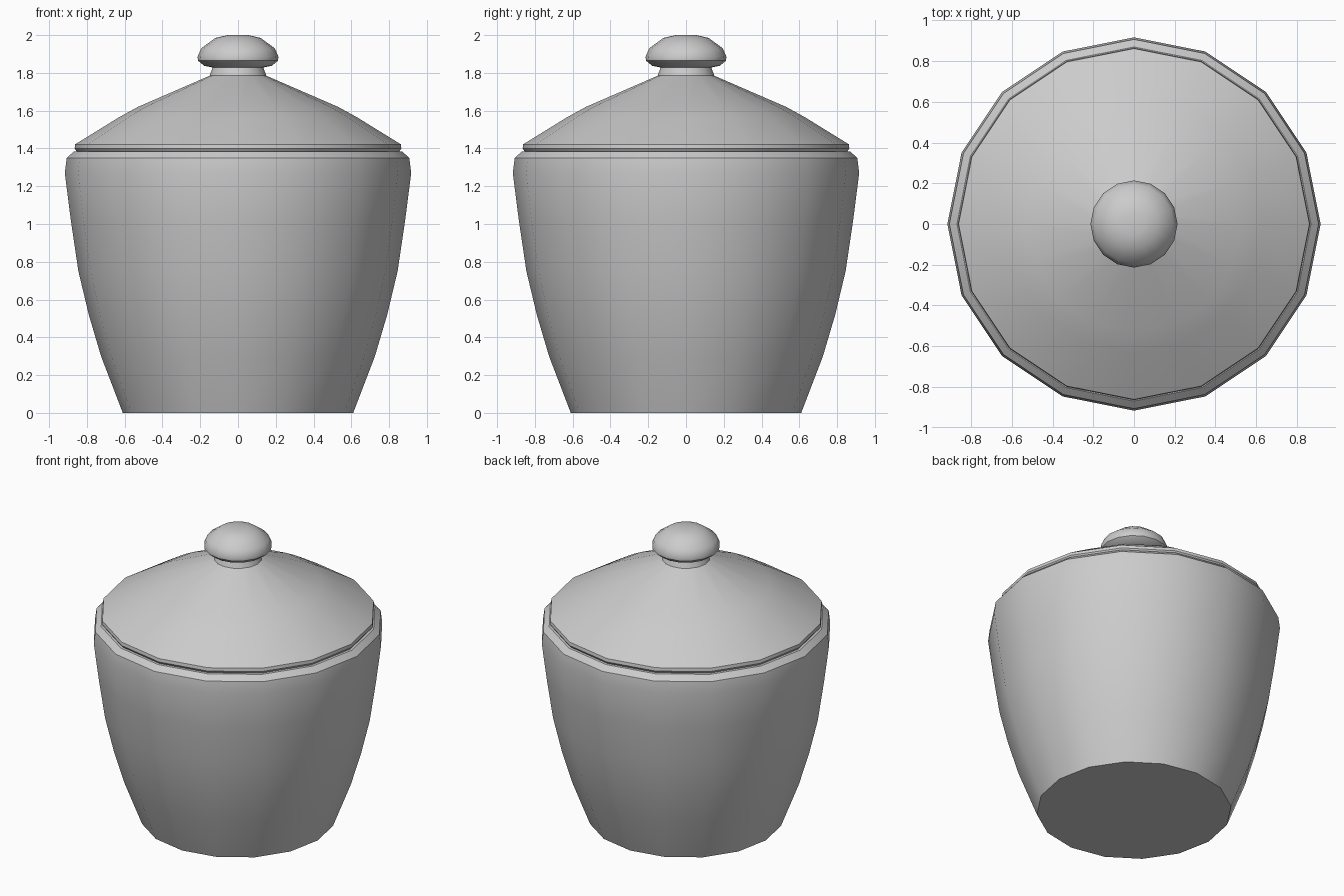
import bpy
import bmesh
from math import cos, sin, tau, radians

SIDES = 16

cube = bpy.data.objects.get("Cube")
if cube:
    bpy.data.objects.remove(cube, do_unlink=True)

# One plain grey glaze
glaze = bpy.data.materials.new("grey_glaze")
glaze.use_nodes = True
grey = (0.6, 0.6, 0.6, 1)
glaze.diffuse_color = grey
glaze.node_tree.nodes["Principled BSDF"].inputs["Base Color"].default_value = grey


def lathe(name, profile):
    """Turn a (radius, height) profile around z, capping both ends."""
    bm = bmesh.new()
    rings = [[bm.verts.new((r * cos(tau * i / SIDES), r * sin(tau * i / SIDES), z))
              for i in range(SIDES)] for r, z in profile]
    for low, high in zip(rings, rings[1:]):
        for i in range(SIDES):
            j = (i + 1) % SIDES
            bm.faces.new((low[i], low[j], high[j], high[i]))
    bm.faces.new(rings[0][::-1])
    bm.faces.new(rings[-1])
    mesh = bpy.data.meshes.new(name)
    bm.to_mesh(mesh)
    bm.free()
    mesh.materials.append(glaze)
    obj = bpy.data.objects.new(name, mesh)
    bpy.context.collection.objects.link(obj)
    bpy.ops.object.select_all(action="DESELECT")
    obj.select_set(True)
    bpy.context.view_layer.objects.active = obj
    bpy.ops.object.shade_smooth_by_angle(angle=radians(32))
    return obj


# Tapered bowl with a rounded shoulder and a rim
lathe("jar_body", [(0.61, 0), (0.725, 0.3), (0.79, 0.52), (0.845, 0.75),
                   (0.885, 1.02), (0.917, 1.27), (0.907, 1.35),
                   (0.87, 1.383), (0.8, 1.383)])

# Sloping lid with a thin stepped edge and a neck
lathe("jar_lid", [(0.83, 1.375), (0.855, 1.385), (0.865, 1.4), (0.862, 1.422),
                  (0.63, 1.565), (0.53, 1.62), (0.15, 1.785), (0.13, 1.84)])

# Domed knob
lathe("lid_knob", [(0.13, 1.828), (0.18, 1.838), (0.212, 1.865), (0.214, 1.885),
                   (0.195, 1.93), (0.12, 1.985), (0.055, 2.0)])
